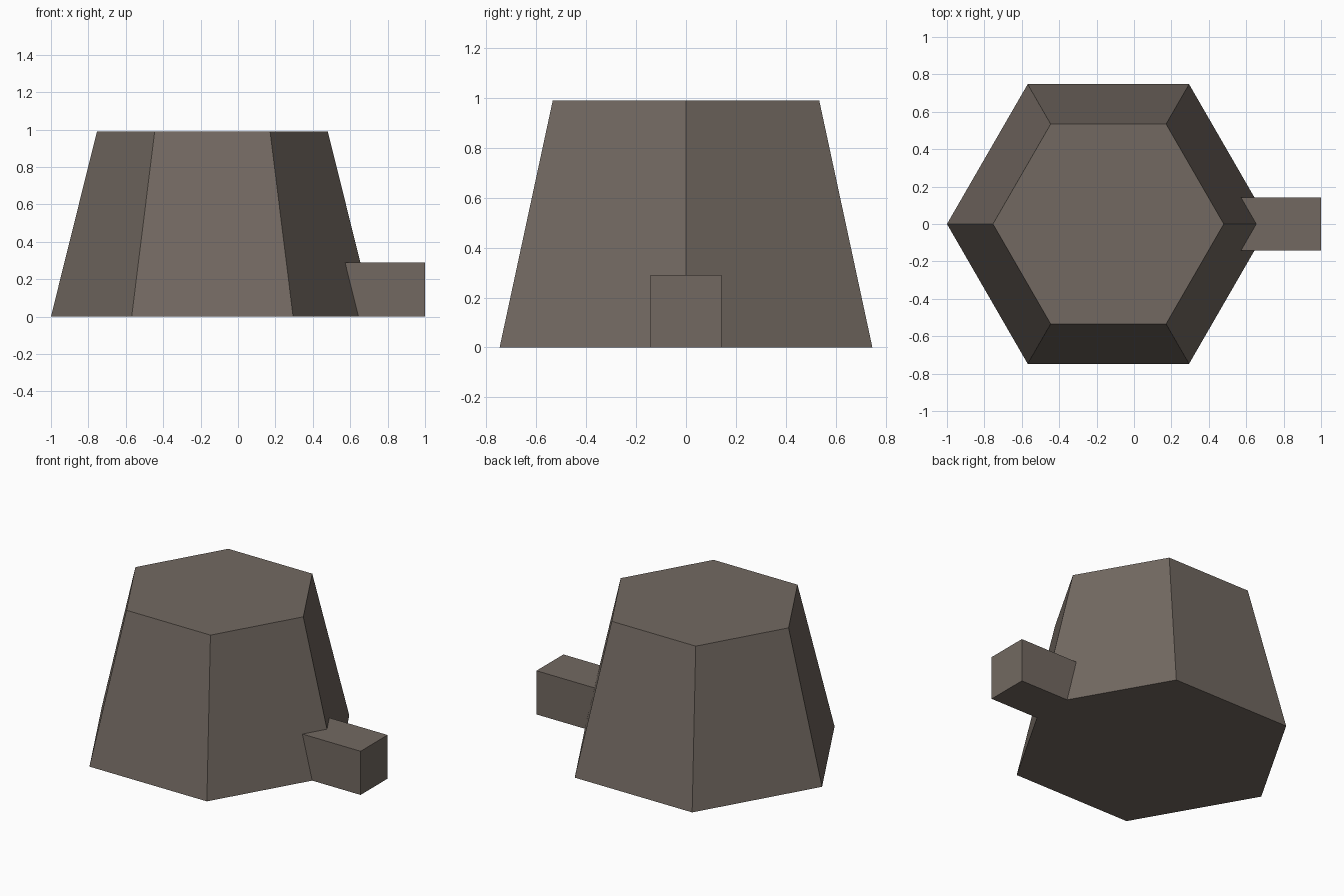
import bpy
import math

cube = bpy.data.objects.get("Cube")
if cube:
    bpy.data.objects.remove(cube, do_unlink=True)

# Single warm grey-brown stone colour
stone = bpy.data.materials.new("warm_grey_stone")
stone.use_nodes = True
COLOR = (0.17, 0.141, 0.12, 1.0)
stone.diffuse_color = COLOR
stone.node_tree.nodes["Principled BSDF"].inputs["Base Color"].default_value = COLOR


def finish(name):
    obj = bpy.context.object
    obj.name = name
    obj.data.name = name
    bpy.ops.object.transform_apply(location=False, rotation=True, scale=True)
    obj.data.materials.append(stone)
    return obj


# Tapered six-sided body, with corners pointing along x
HEIGHT = 0.99
bpy.ops.mesh.primitive_cone_add(
    vertices=6, radius1=0.863, radius2=0.617, depth=HEIGHT,
    location=(-0.137, 0, HEIGHT / 2), rotation=(0, 0, math.radians(30)))
body = finish("tapered_body")

# The cone's corner must lie on the x axis
if max(v.co.x for v in body.data.vertices) < 0.8:
    body.rotation_euler.z = math.radians(30)

# Square block sticking out of the left corner
X_IN, X_OUT, WIDTH, TOP = 0.5, 1.0, 0.283, 0.29
bpy.ops.mesh.primitive_cube_add(size=1, location=((X_IN + X_OUT) / 2, 0, TOP / 2))
bpy.context.object.scale = (X_OUT - X_IN, WIDTH, TOP)
finish("side_block")
